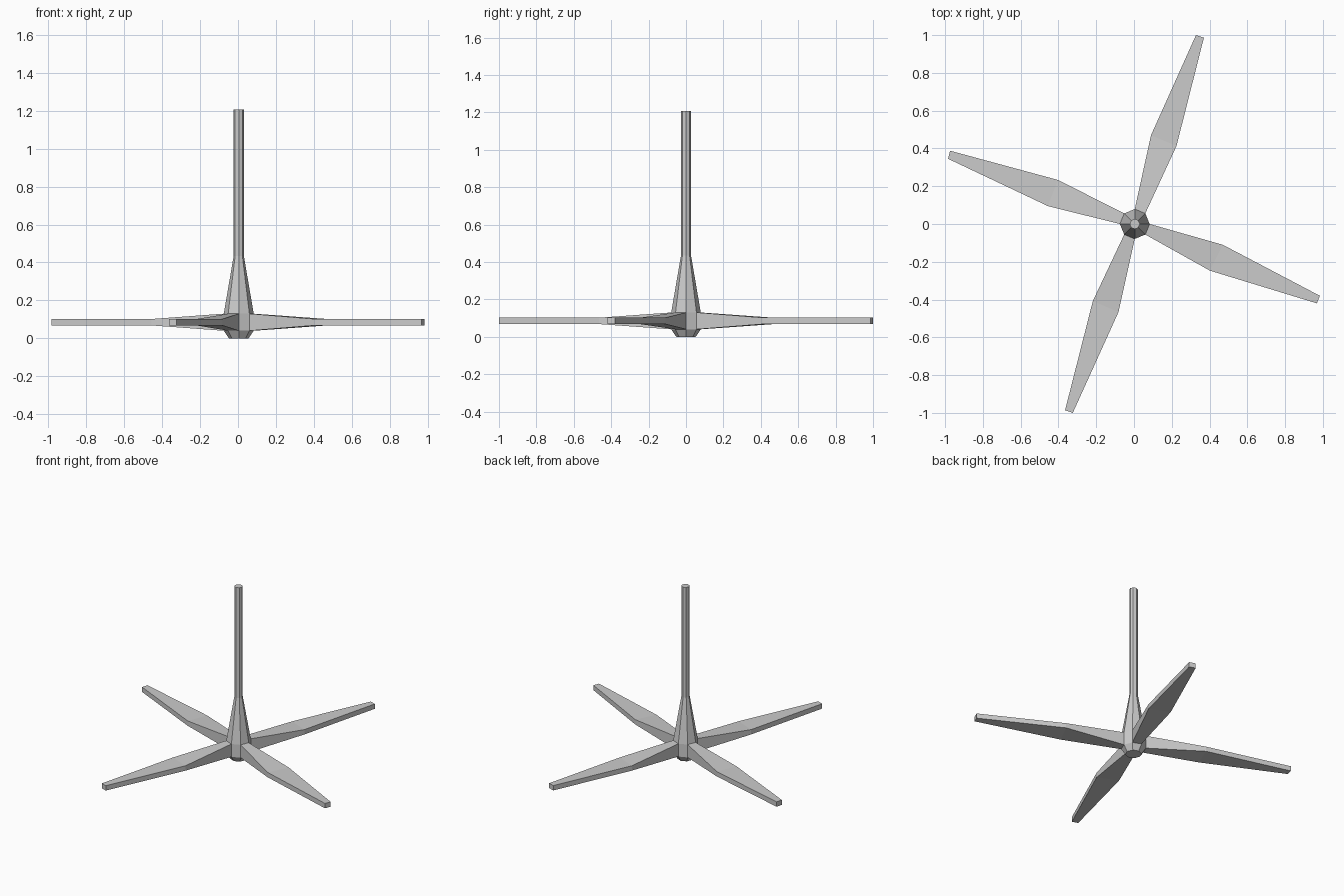
import bpy, bmesh
from math import cos, sin, radians

cube = bpy.data.objects.get("Cube")
if cube:
    bpy.data.objects.remove(cube, do_unlink=True)

grey = bpy.data.materials.new("light grey")
grey.use_nodes = True
colour = (0.6, 0.6, 0.6, 1)
grey.diffuse_color = colour
grey.node_tree.nodes["Principled BSDF"].inputs["Base Color"].default_value = colour

SIDES = 8
HUB_X = 0.004
HUB_R = 0.079


def hub_point(i, r):
    a = radians(i * 360 / SIDES)
    return HUB_X + r * cos(a), r * sin(a)


def loft(name, rings, cap_start=True):
    """Join rings of points, running anticlockwise, into a flat-faced solid."""
    bm = bmesh.new()
    loops = [[bm.verts.new(p) for p in ring] for ring in rings]
    n = len(loops[0])
    for a, b in zip(loops, loops[1:]):
        for i in range(n):
            j = (i + 1) % n
            bm.faces.new((a[i], a[j], b[j], b[i]))
    if cap_start:
        bm.faces.new(loops[0][::-1])
    bm.faces.new(loops[-1])
    bmesh.ops.recalc_face_normals(bm, faces=bm.faces)
    mesh = bpy.data.meshes.new(name)
    bm.to_mesh(mesh)
    bm.free()
    mesh.materials.append(grey)
    obj = bpy.data.objects.new(name, mesh)
    bpy.context.collection.objects.link(obj)
    return obj


def turned(name, profile):
    return loft(name, [[(*hub_point(i, r), z) for i in range(SIDES)]
                       for r, z in profile])


# Hub with chamfered foot, tapering into the shaft
turned("hub_and_shaft", [(0.052, 0), (HUB_R, 0.04), (HUB_R, 0.13),
                         (0.027, 0.434), (0.027, 1.206)])

# Blades: hub side they grow from, then two mid points and two tip points
blades = {
    "back_blade": (1, (0.225, 0.413), (0.09, 0.47), (0.37, 0.986), (0.328, 1)),
    "right_blade": (3, (-0.402, 0.233), (-0.456, 0.095),
                    (-0.974, 0.388), (-0.984, 0.345)),
    "front_blade": (5, (-0.218, -0.408), (-0.082, -0.466),
                    (-0.365, -0.986), (-0.324, -1)),
    "left_blade": (7, (0.402, -0.247), (0.47, -0.11),
                   (0.968, -0.42), (0.984, -0.38)),
}


def section(p, q, low, high):
    return [(*p, low), (*q, low), (*q, high), (*p, high)]


for name, (side, mid_a, mid_b, tip_a, tip_b) in blades.items():
    root_a, root_b = hub_point(side, HUB_R), hub_point(side + 1, HUB_R)
    loft(name, [section(root_a, root_b, 0.04, 0.13),
                section(mid_a, mid_b, 0.068, 0.102),
                section(tip_a, tip_b, 0.068, 0.102)], cap_start=False)
